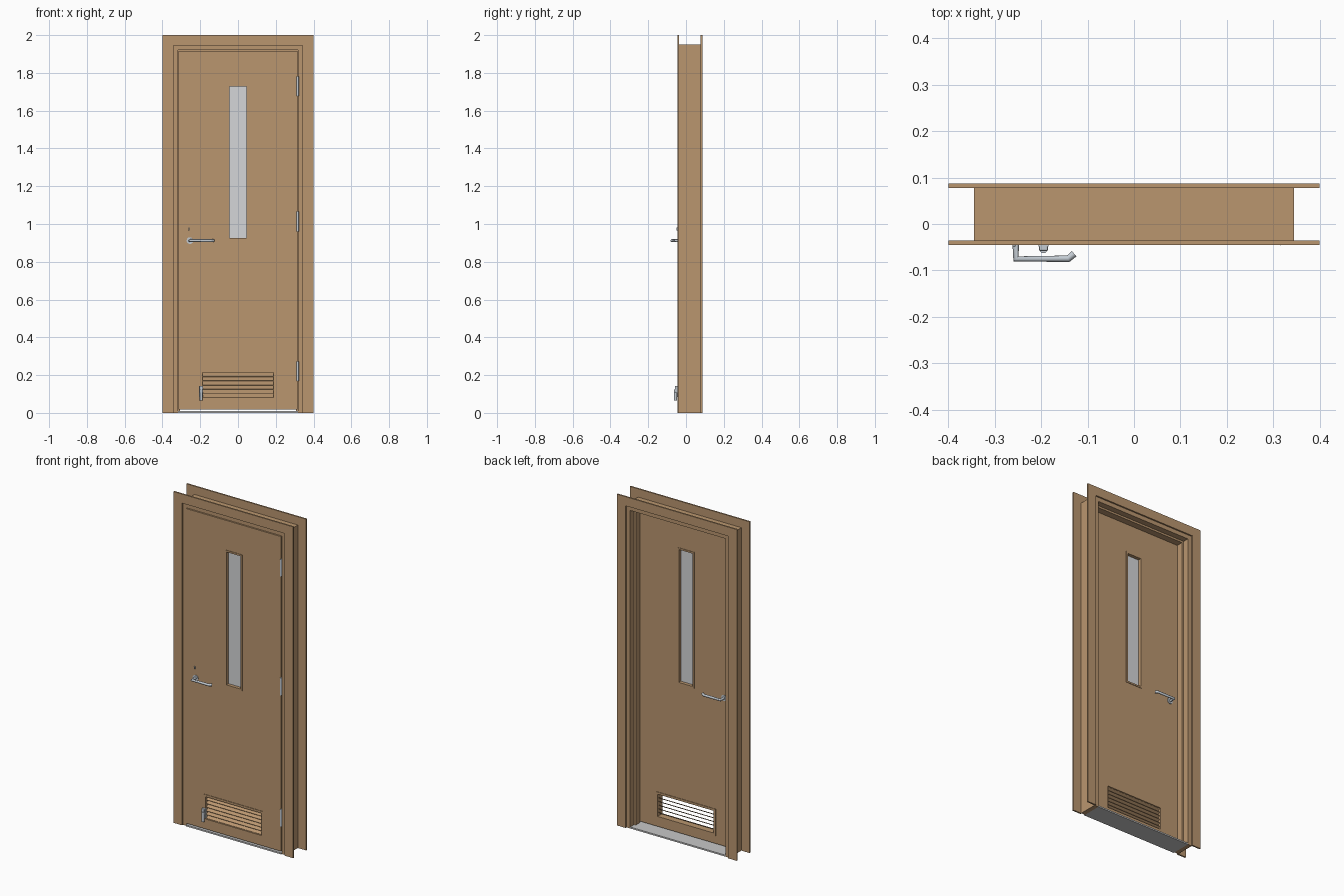
import bpy, bmesh, math
from mathutils import Vector

if "Cube" in bpy.data.objects:
    bpy.data.objects.remove(bpy.data.objects["Cube"], do_unlink=True)


def material(name, rgb):
    m = bpy.data.materials.new(name)
    m.use_nodes = True
    m.diffuse_color = (*rgb, 1)
    m.node_tree.nodes["Principled BSDF"].inputs["Base Color"].default_value = (*rgb, 1)
    return m


WOOD = material("tan wood", (0.49, 0.305, 0.159))
STEEL = material("brushed steel", (0.55, 0.6, 0.65))
SILL = material("sill grey", (0.58, 0.58, 0.58))
GLASS = material("pale glass", (0.66, 0.67, 0.69))


def finish(name, bm, mat):
    bmesh.ops.recalc_face_normals(bm, faces=bm.faces)
    me = bpy.data.meshes.new(name)
    bm.to_mesh(me)
    bm.free()
    me.materials.append(mat)
    ob = bpy.data.objects.new(name, me)
    bpy.context.collection.objects.link(ob)
    return ob


def prism(name, pts, axis, lo, hi, mat, bevel=0):
    """Extrude an outline along x (points are y,z) or y (points are x,z)."""
    bm = bmesh.new()
    place = (lambda p: (lo, p[0], p[1])) if axis == "x" else (lambda p: (p[0], lo, p[1]))
    face = bm.faces.new([bm.verts.new(place(p)) for p in pts])
    out = bmesh.ops.extrude_face_region(bm, geom=[face])
    step = Vector((hi - lo, 0, 0)) if axis == "x" else Vector((0, hi - lo, 0))
    for v in out["geom"]:
        if isinstance(v, bmesh.types.BMVert):
            v.co += step
    ob = finish(name, bm, mat)
    if bevel:
        mod = ob.modifiers.new("soft edges", "BEVEL")
        mod.width, mod.segments = bevel, 2
    return ob


def box(name, x, y, z, mat, bevel=0):
    pts = [(x[0], z[0]), (x[1], z[0]), (x[1], z[1]), (x[0], z[1])]
    return prism(name, pts, "y", y[0], y[1], mat, bevel)


def smooth(ob):
    bpy.ops.object.select_all(action="DESELECT")
    ob.select_set(True)
    bpy.context.view_layer.objects.active = ob
    bpy.ops.object.shade_smooth_by_angle(angle=math.radians(35))


def rod(name, path, radius, mat):
    """Round bar following a path."""
    cu = bpy.data.curves.new(name, "CURVE")
    cu.dimensions = "3D"
    cu.bevel_depth, cu.bevel_resolution, cu.use_fill_caps = radius, 4, True
    sp = cu.splines.new("POLY")
    sp.points.add(len(path) - 1)
    for p, co in zip(sp.points, path):
        p.co = (*co, 1)
    ob = bpy.data.objects.new(name, cu)
    bpy.context.collection.objects.link(ob)
    bpy.ops.object.select_all(action="DESELECT")
    ob.select_set(True)
    bpy.context.view_layer.objects.active = ob
    bpy.ops.object.convert(target="MESH")
    smooth(bpy.context.object)


def mitred_frame(name, outer, inner, y, mat, closed=True):
    """Mitred strips between two (x, bottom, top) rectangles."""
    (xo, bo, to), (xi, bi, ti) = outer, inner
    for side, s in (("left", 1), ("right", -1)):
        pts = [(s * xo, bo), (s * xo, to), (s * xi, ti), (s * xi, bi)]
        prism(f"{name}_{side}", pts, "y", *y, mat)
    prism(f"{name}_top", [(-xo, to), (xo, to), (xi, ti), (-xi, ti)], "y", *y, mat)
    if closed:
        prism(f"{name}_bottom", [(-xo, bo), (xo, bo), (xi, bi), (-xi, bi)], "y", *y, mat)


FRONT, BACK = -0.04, 0.0        # door faces
JAMB_Y = (-0.036, 0.078)

# Casings on both faces of the wall
for side, y in (("front", (-0.045, -0.036)), ("back", (0.078, 0.087))):
    mitred_frame(f"{side}_casing", (0.4, 0, 2), (0.342, 0, 1.945), y, WOOD, closed=False)

# Jambs, head and the stop the door closes against
for side, s in (("left", 1), ("right", -1)):
    box(f"{side}_jamb", sorted((s * 0.318, s * 0.345)), JAMB_Y, (0, 1.95), WOOD)
    box(f"{side}_stop", sorted((s * 0.306, s * 0.318)), (0.002, 0.042), (0.01, 1.92), WOOD)
box("head_jamb", (-0.318, 0.318), JAMB_Y, (1.92, 1.95), WOOD)
box("head_stop", (-0.306, 0.306), (0.002, 0.042), (1.908, 1.92), WOOD)
box("threshold", (-0.318, 0.318), (-0.043, 0.078), (0, 0.009), SILL)

# Door leaf with openings for the window and the vent
door = box("door_leaf", (-0.315, 0.315), (FRONT, BACK), (0.017, 1.917), WOOD)
WINDOW, VENT = (0.054, 0.919, 1.735), (0.197, 0.067, 0.223)
for x, z0, z1 in (WINDOW, VENT):
    cutter = box("opening_cutter", (-x, x), (-0.1, 0.1), (z0, z1), WOOD)
    cutter.hide_render = True
    mod = door.modifiers.new("opening", "BOOLEAN")
    mod.object, mod.solver = cutter, "EXACT"
    bpy.context.view_layer.objects.active = door
    bpy.ops.object.modifier_apply(modifier=mod.name)
    bpy.data.objects.remove(cutter, do_unlink=True)

# Window and vent trims, standing slightly proud of both faces
TRIM_Y = (FRONT - 0.003, BACK + 0.003)
mitred_frame("window_trim", (0.057, 0.916, 1.738), (0.046, 0.926, 1.728), TRIM_Y, WOOD)
mitred_frame("vent_trim", (0.2, 0.064, 0.226), (0.187, 0.079, 0.213), TRIM_Y, WOOD)
box("window_glass", (-0.048, 0.048), (-0.023, -0.017), (0.923, 1.731), GLASS)

# Vent slats sloping down towards the front
SLATS = 6
pitch = (0.213 - 0.079) / SLATS
for i in range(SLATS):
    z = 0.079 + i * pitch
    pts = [(-0.036, z), (-0.004, z + pitch - 0.001),
           (-0.004, z + pitch + 0.001), (-0.036, z + 0.002)]
    prism(f"vent_slat_{i + 1}", pts, "x", -0.19, 0.19, WOOD)

# Lever handles, mirrored through the middle of the door
HX, HZ = -0.2545, 0.912
for side, face, d in (("front", FRONT, -1), ("back", BACK, 1)):
    rod(f"{side}_handle_rose", [(HX, face, HZ), (HX, face + d * 0.004, HZ)], 0.018, STEEL)
    path = [(HX, 0), (HX, 0.035), (-0.142, 0.035), (-0.129, 0.024)]
    rod(f"{side}_lever", [(x, face + d * y, HZ) for x, y in path], 0.0075, STEEL)
for ob in bpy.context.collection.objects:
    if ob.name.endswith(("_rose", "_lever")):
        ob.data.materials.clear()
        ob.data.materials.append(STEEL)

# Lock cylinder above the front lever
lock = box("lock_cylinder", (HX - 0.007, HX - 0.001), (FRONT - 0.01, FRONT), (0.966, 0.982), STEEL, 0.002)

# Hinges on the left edge: knuckle and leaf
for i, z in enumerate((0.22, 1.013, 1.73)):
    rod(f"hinge_knuckle_{i + 1}", [(0.316, -0.04, z - 0.052), (0.316, -0.04, z + 0.052)], 0.006, STEEL)
    bpy.context.object.data.materials.clear()
    bpy.context.object.data.materials.append(STEEL)
    box(f"hinge_leaf_{i + 1}", (0.3152, 0.3178), (-0.038, -0.004), (z - 0.05, z + 0.05), STEEL)

# Flip-down door holder beside the vent
box("holder_plate", (-0.206, -0.184), (-0.048, -0.04), (0.085, 0.143), STEEL)
box("holder_body", (-0.205, -0.185), (-0.058, -0.046), (0.108, 0.143), STEEL, 0.003)
rod("holder_foot", [(-0.195, -0.055, 0.066), (-0.195, -0.055, 0.125)], 0.008, STEEL)
bpy.context.object.data.materials.clear()
bpy.context.object.data.materials.append(STEEL)
